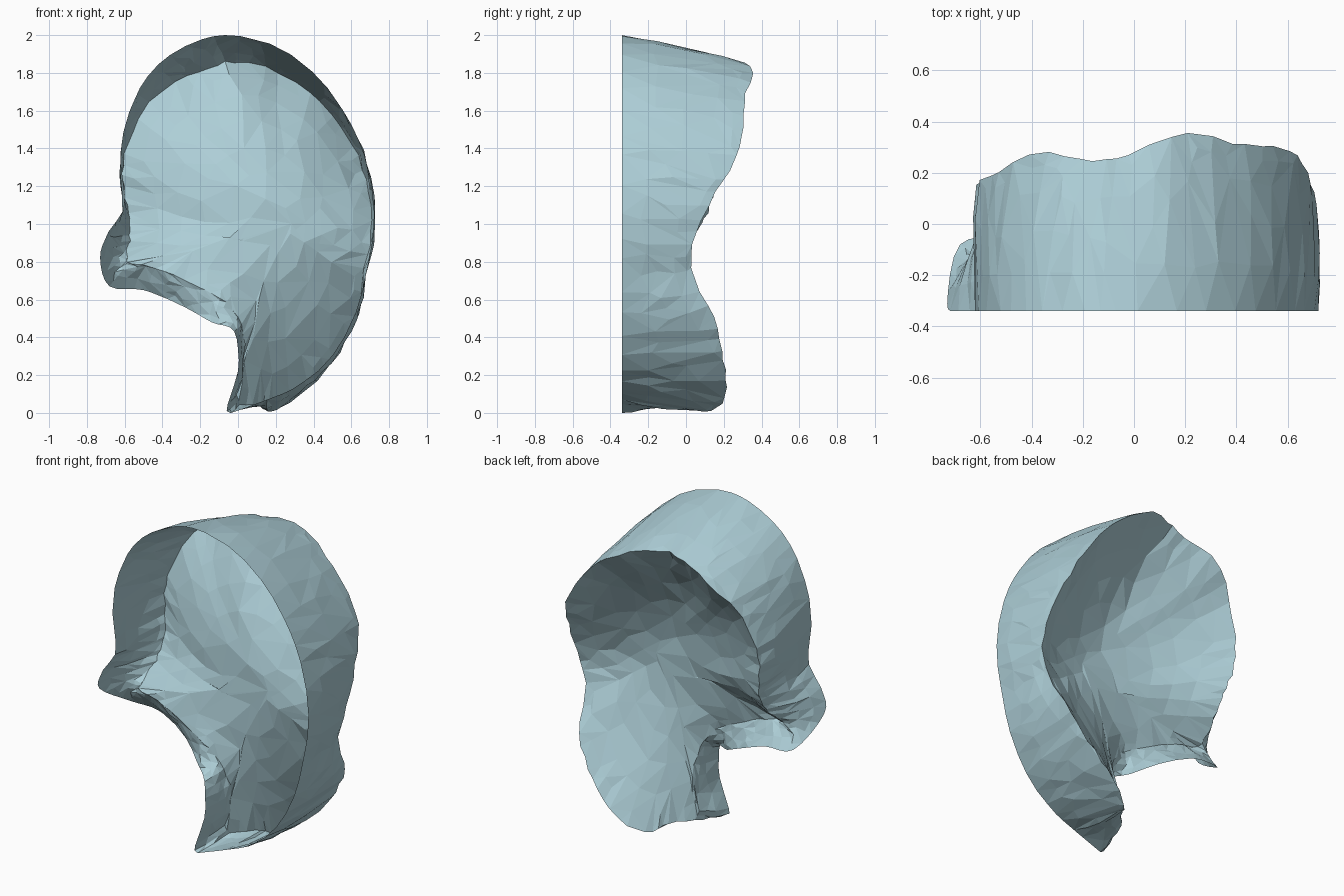
import bpy, bmesh, random
from mathutils import Vector

if "Cube" in bpy.data.objects:
    bpy.data.objects.remove(bpy.data.objects["Cube"])

random.seed(4)
CENTRE = Vector((0.2, -0.12, 1.0))

# Open front edge (x, z), from the neck bottom up the back, over the crown, down the face
front = [(0.18, 0.08), (0.31, 0.14), (0.48, 0.28), (0.61, 0.5), (0.68, 0.75), (0.72, 1.03),
         (0.68, 1.32), (0.58, 1.56), (0.42, 1.78), (0.2, 1.94), (-0.07, 2.0), (-0.3, 1.93),
         (-0.48, 1.78), (-0.59, 1.55), (-0.62, 1.33), (-0.6, 1.1), (-0.69, 0.95),
         (-0.73, 0.82), (-0.68, 0.67), (-0.5, 0.65), (-0.3, 0.57), (-0.14, 0.48),
         (-0.02, 0.43), (0.0, 0.22), (-0.06, 0.01), (0.07, 0.04)]
# The cut is flat at y = -0.34 except under the jaw, where the edge sets back
front_y = [-0.34] * 17 + [-0.31, -0.08, -0.06, -0.1, -0.2, -0.3, -0.33, -0.34, -0.34]
# Ragged rear rim (x, z, y), point for point with the front edge
rim = [(0.18, 0.01, 0.13), (0.32, 0.09, 0.21), (0.5, 0.28, 0.2), (0.62, 0.5, 0.15),
       (0.67, 0.76, 0.03), (0.71, 1.03, 0.08), (0.66, 1.3, 0.24), (0.54, 1.52, 0.3),
       (0.39, 1.69, 0.32), (0.2, 1.81, 0.36), (-0.02, 1.86, 0.27), (-0.2, 1.81, 0.25),
       (-0.38, 1.72, 0.28), (-0.53, 1.56, 0.2), (-0.61, 1.32, 0.16), (-0.59, 1.1, 0.13),
       (-0.57, 0.97, 0.06), (-0.58, 0.87, -0.03), (-0.58, 0.79, -0.14), (-0.44, 0.77, -0.16),
       (-0.25, 0.69, -0.18), (-0.1, 0.61, -0.2), (0.02, 0.47, -0.16), (0.03, 0.24, -0.1),
       (0.0, 0.06, -0.12), (0.1, 0.04, 0.02)]


def smooth_loop(pts, n=4):
    """Closed Catmull-Rom loop with n steps per span."""
    out, c = [], len(pts)
    for i in range(c):
        a, b, d, e = (pts[(i + k) % c] for k in (-1, 0, 1, 2))
        for s in range(n):
            t = s / n
            out.append(0.5 * (2 * b + (d - a) * t + (2 * a - 5 * b + 4 * d - e) * t * t
                              + (3 * b - a - 3 * d + e) * t ** 3))
    return out


def wobble(v, r):
    return v + Vector([random.uniform(-r, r) for _ in range(3)])


outer = smooth_loop([Vector((x, y, z)) for (x, z), y in zip(front, front_y)])
for p in outer:
    p.y = max(p.y, -0.34)
back = [wobble(p, 0.007) for p in smooth_loop([Vector((x, y, z)) for x, z, y in rim])]
rows = [outer]

# Outer band running back from the open front to the rim
for t in (0.25, 0.5, 0.75, 0.92):
    ring = []
    for p, q in zip(outer, back):
        v = p.lerp(q, t)
        bulge = 0.06 * t * (1 - t) * min(1, (q - p).length / 0.5)
        v += Vector((p.x - CENTRE.x, 0, p.z - CENTRE.z)).normalized() * bulge
        ring.append(wobble(v, 0.005))
    rows.append(ring)
rows.append(back)

# Inner wall domed forward from the rim
for s in (0.08, 0.2, 0.36, 0.52, 0.68, 0.84):
    f = 1 - (1 - s) ** 2
    ring = []
    for q in back:
        v = q.lerp(CENTRE, s)
        v.y = q.y + (CENTRE.y - q.y) * f
        ring.append(v)
    rows.append(ring)

bm = bmesh.new()
grid = [[bm.verts.new((p.x, p.y, max(p.z, 0))) for p in r] for r in rows]
n = len(outer)
for a, b in zip(grid, grid[1:]):
    for i in range(n):
        j = (i + 1) % n
        bm.faces.new((a[i], a[j], b[j], b[i]))
mid = bm.verts.new(CENTRE)
for i in range(n):
    bm.faces.new((grid[-1][i], grid[-1][(i + 1) % n], mid))

# Larger, uneven facets on the inner wall
bmesh.ops.triangulate(bm, faces=bm.faces[:])
wall = [v for r in grid[7:] for v in r] + [mid]
bmesh.ops.remove_doubles(bm, verts=wall, dist=0.085)
for v in bm.verts:
    if v.is_valid and (v.co.xz - CENTRE.xz).length < 0.5:
        v.co = wobble(v.co, 0.006)
bmesh.ops.recalc_face_normals(bm, faces=bm.faces[:])
me = bpy.data.meshes.new("head_shell")
bm.to_mesh(me)
bm.free()
shell = bpy.data.objects.new("head_shell", me)
bpy.context.collection.objects.link(shell)

# Muted blue surface
mat = bpy.data.materials.new("pale_blue")
mat.diffuse_color = (0.42, 0.62, 0.68, 1)
mat.use_nodes = True
mat.node_tree.nodes["Principled BSDF"].inputs["Base Color"].default_value = mat.diffuse_color
me.materials.append(mat)

# Uneven facets, as on a reduced scan
dec = shell.modifiers.new("facets", 'DECIMATE')
dec.ratio = 0.6
